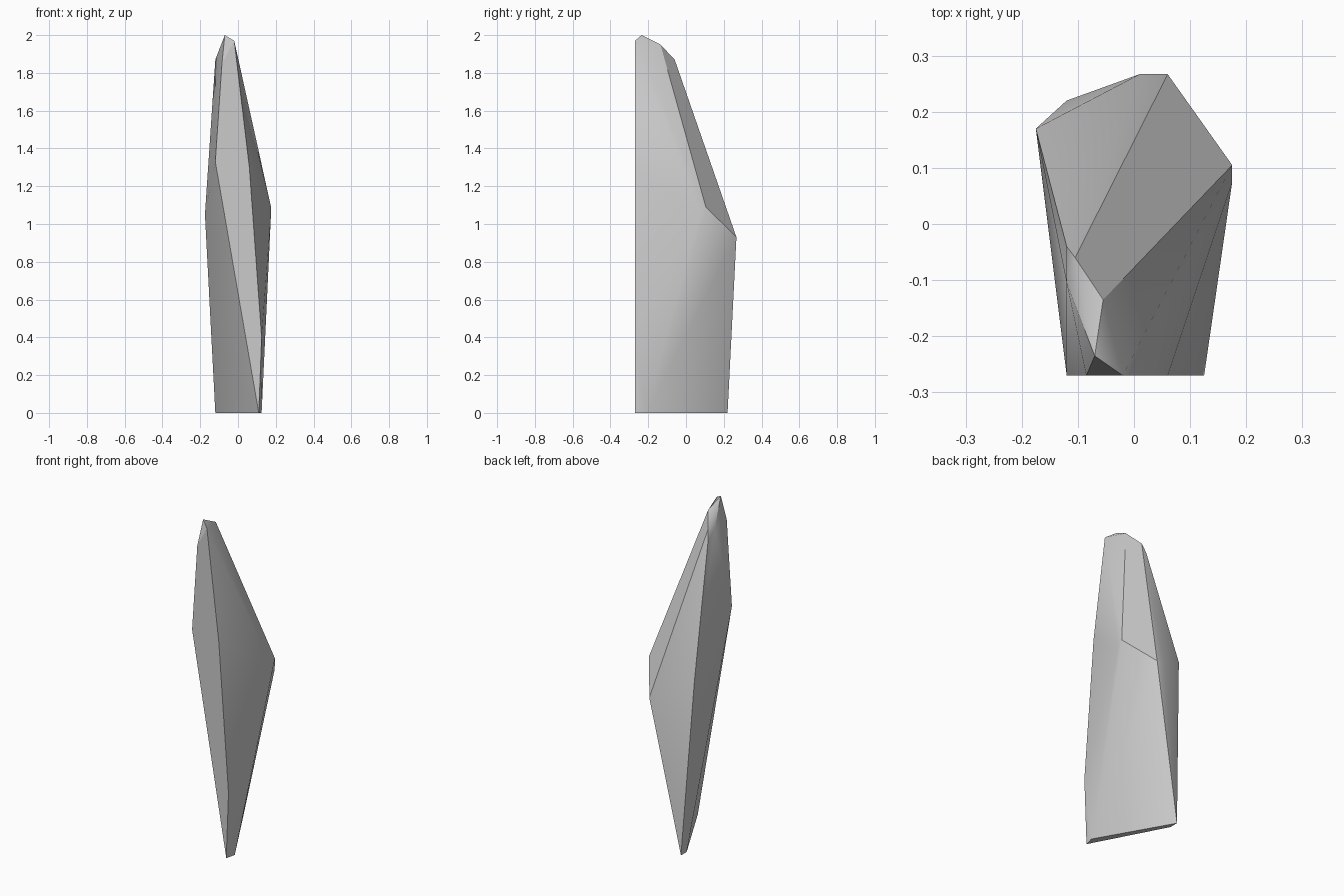
import bpy
import bmesh
import math

# Remove the default object only
default_cube = bpy.data.objects.get("Cube")
if default_cube:
    bpy.data.objects.remove(default_cube, do_unlink=True)


def make_material(name, grey):
    material = bpy.data.materials.new(name)
    material.use_nodes = True
    colour = (grey, grey, grey, 1)
    material.diffuse_color = colour
    material.node_tree.nodes["Principled BSDF"].inputs["Base Color"].default_value = colour
    return material


FRONT = -.27   # the flat front plane
BACK = .267    # the rear ridge

# Narrow base running diagonally across the ground
base_ring = [(.11, FRONT, 0), (.125, -.21, 0), (-.12, .22, 0), (-.12, .165, 0)]

# Widest part of the crystal
waist_ring = [(.175, .105, 1.09), (.175, .075, 1.06), (.06, BACK, .93),
              (.01, BACK, .93), (-.175, .17, 1.05)]

# Outline of the flat front facet
front_facet = [(x, FRONT, z) for x, z in
               [(.125, .4), (.06, 1.3), (-.02, 1.97), (-.085, 1.85), (-.12, 1.33)]]

# Chipped tip
tip_facets = [(-.07, -.235, 2), (-.055, -.135, 1.95), (-.105, -.06, 1.87),
              (-.12, -.04, 1.81), (-.12, -.105, 1.87)]


def build_shard(name, rings, material):
    """Wrap a convex faceted skin around the corner rings."""
    bm = bmesh.new()
    for ring in rings:
        for corner in ring:
            bm.verts.new(corner)
    hull = bmesh.ops.convex_hull(bm, input=bm.verts)
    loose = [v for v in bm.verts if not v.link_faces]
    bmesh.ops.delete(bm, geom=loose, context="VERTS")
    bmesh.ops.dissolve_limit(bm, angle_limit=math.radians(1),
                             verts=bm.verts, edges=bm.edges)
    bmesh.ops.recalc_face_normals(bm, faces=bm.faces)
    mesh = bpy.data.meshes.new(name)
    bm.to_mesh(mesh)
    bm.free()
    mesh.materials.append(material)
    shard = bpy.data.objects.new(name, mesh)
    bpy.context.collection.objects.link(shard)
    return shard


stone = make_material("grey stone", .6)
shard = build_shard("stone_shard", [base_ring, waist_ring, front_facet, tip_facets], stone)

# Soft blends on shallow facets, crisp edges elsewhere
bpy.ops.object.select_all(action="DESELECT")
shard.select_set(True)
bpy.context.view_layer.objects.active = shard
bpy.ops.object.shade_smooth_by_angle(angle=math.radians(30))
